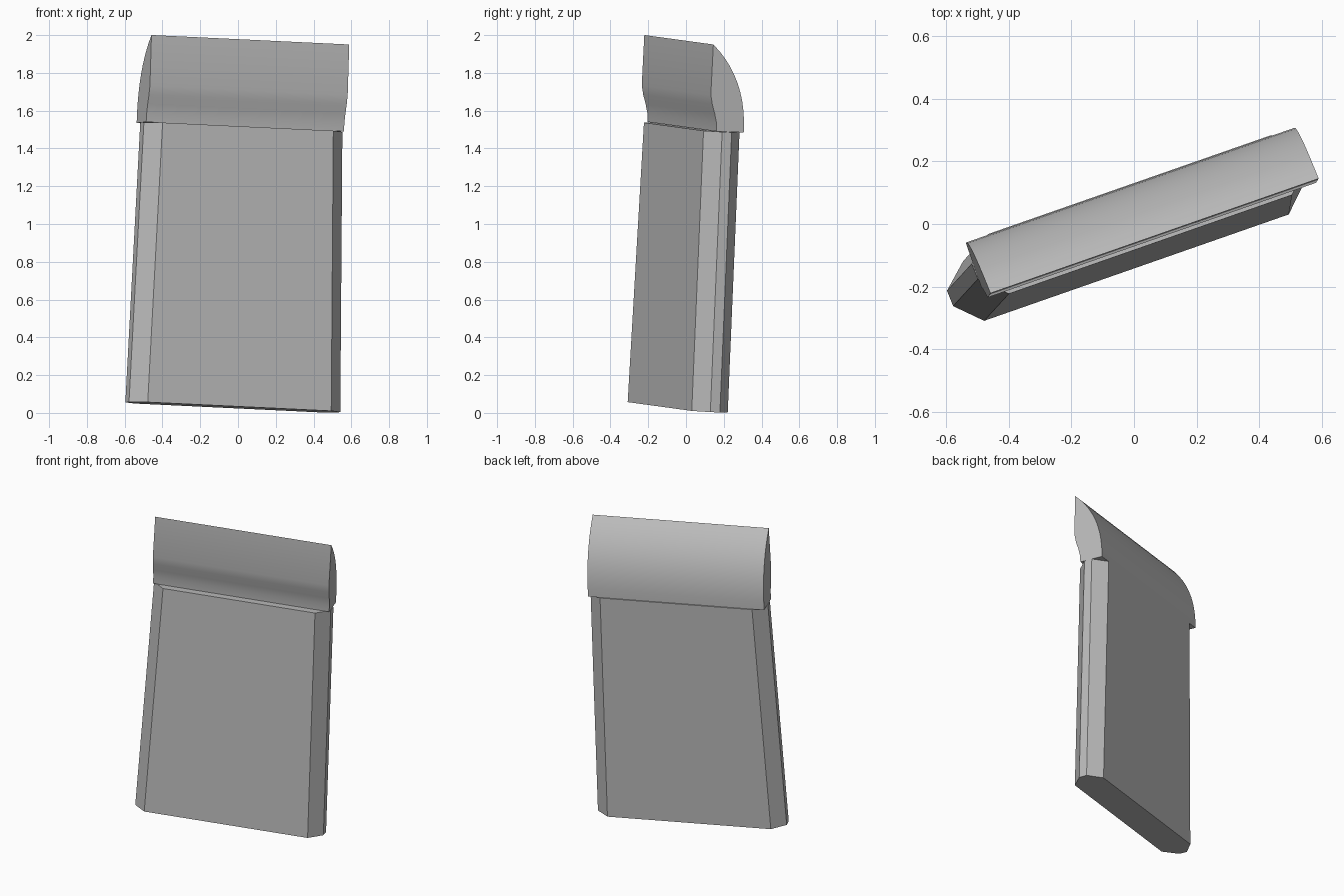
import bpy, bmesh, math
from mathutils import Vector, Matrix

cube = bpy.data.objects.get("Cube")
if cube:
    bpy.data.objects.remove(cube, do_unlink=True)

# Leaning frame shared by both parts: across, back and up directions
across = Vector((1.045, 0.365, -0.05)).normalized()
up = Vector((0.0475, 0.075, 1.4775))
up = (up - across * up.dot(across)).normalized()
back = up.cross(across)
frame = Matrix((across, back, up)).transposed().to_4x4()
MID = -0.04

grey = bpy.data.materials.new("plain_grey")
grey.use_nodes = True
grey.diffuse_color = (0.5, 0.5, 0.5, 1)
grey.node_tree.nodes["Principled BSDF"].inputs["Base Color"].default_value = grey.diffuse_color


def loft(name, ring_a, ring_b):
    """Closed solid between two matching outlines, placed in the leaning frame."""
    bm = bmesh.new()
    a, b = ([bm.verts.new(p) for p in ring] for ring in (ring_a, ring_b))
    bm.faces.new(a)
    bm.faces.new(b)
    for i in range(len(a)):
        j = (i + 1) % len(a)
        bm.faces.new((a[i], a[j], b[j], b[i]))
    bmesh.ops.recalc_face_normals(bm, faces=bm.faces)
    mesh = bpy.data.meshes.new(name)
    bm.to_mesh(mesh)
    bm.free()
    mesh.materials.append(grey)
    obj = bpy.data.objects.new(name, mesh)
    bpy.context.collection.objects.link(obj)
    obj.matrix_world = frame
    return obj


# Slab: bevelled eight-sided outline, narrowing toward the top
def slab_ring(half, height):
    side = [(half, -0.135), (half + 0.078, -0.058), (half + 0.08, -0.005), (half, 0.067)]
    right = [(MID + x, y, height) for x, y in side]
    left = [(MID - x, y, height) for x, y in reversed(side)]
    return right + left


loft("slab", slab_ring(0.515, 0.027), slab_ring(0.479, 1.511))

# Cap: rounded back, upright front that curves in at the bottom
top, pull, heel = Vector((-0.131, 1.972)), Vector((0.066, 1.8)), Vector((0.064, 1.513))
STEPS = 10
profile = []
for i in range(STEPS + 1):
    t = i / STEPS
    profile.append(top * (1 - t) ** 2 + pull * 2 * t * (1 - t) + heel * t * t)
profile += [Vector(p) for p in ((-0.088, 1.513), (-0.092, 1.56), (-0.104, 1.607),
                                (-0.12, 1.655), (-0.131, 1.705))]

cap = loft("cap", *[[(MID + s * 0.555, p.x, p.y) for p in profile] for s in (-1, 1)])
bpy.ops.object.select_all(action="DESELECT")
cap.select_set(True)
bpy.context.view_layer.objects.active = cap
bpy.ops.object.shade_smooth_by_angle(angle=math.radians(30))
